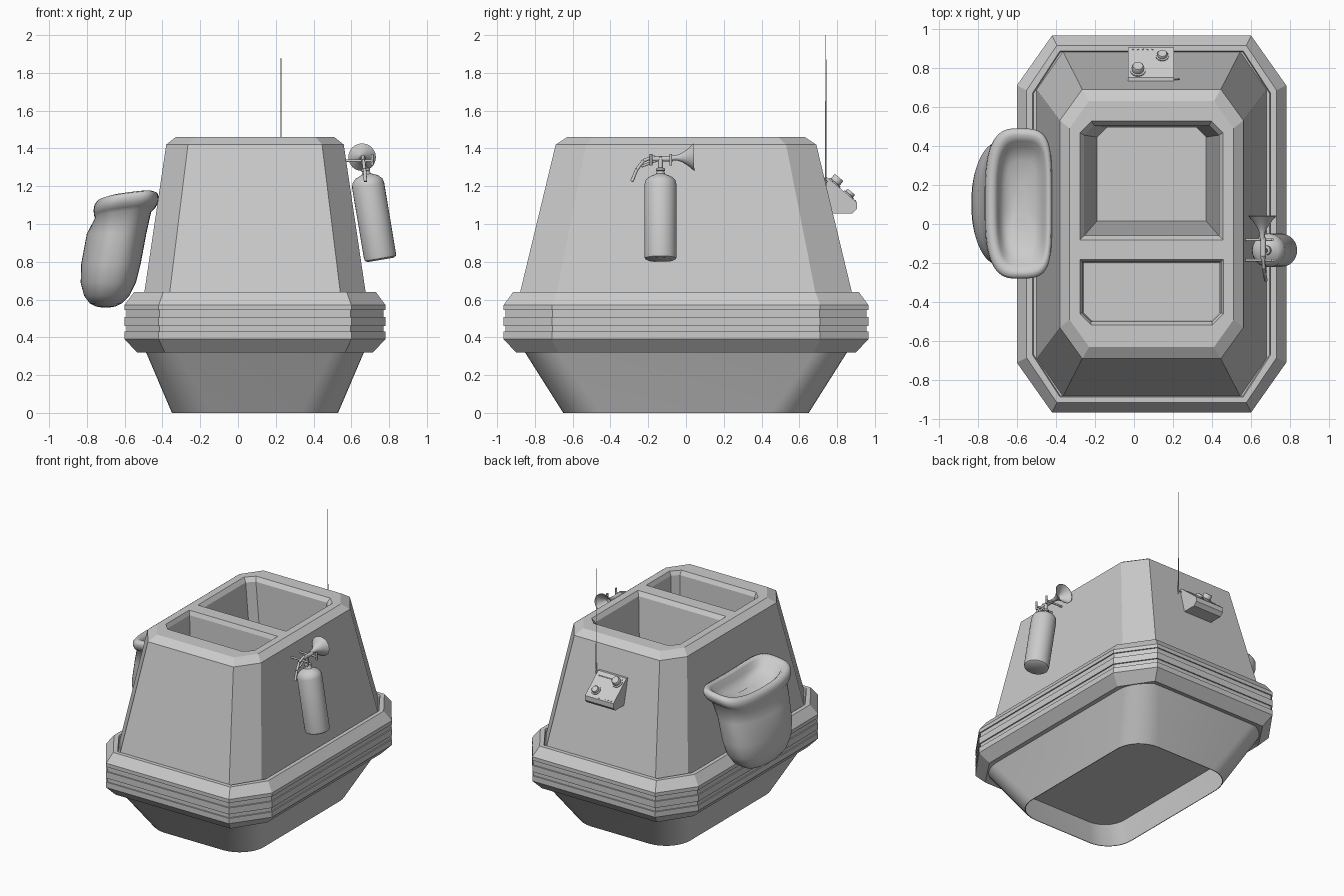
import bpy, bmesh, math
from mathutils import Vector

if "Cube" in bpy.data.objects:
    bpy.data.objects.remove(bpy.data.objects["Cube"])

CX = 0.09  # the hull is off-centre because of the side pouch


def loft(name, rings, cap0=True, cap1=True, smooth=None):
    """Skin a list of equal-length closed rings of 3D points."""
    bm = bmesh.new()
    vs = [[bm.verts.new(p) for p in r] for r in rings]
    n = len(vs[0])
    for a, b in zip(vs, vs[1:]):
        for i in range(n):
            j = (i + 1) % n
            bm.faces.new((a[i], a[j], b[j], b[i]))
    if cap0:
        bm.faces.new(vs[0][::-1])
    if cap1:
        bm.faces.new(vs[-1])
    bmesh.ops.recalc_face_normals(bm, faces=bm.faces)
    me = bpy.data.meshes.new(name)
    bm.to_mesh(me)
    bm.free()
    ob = bpy.data.objects.new(name, me)
    bpy.context.collection.objects.link(ob)
    if smooth:
        bpy.ops.object.select_all(action='DESELECT')
        ob.select_set(True)
        bpy.context.view_layer.objects.active = ob
        bpy.ops.object.shade_smooth_by_angle(angle=math.radians(smooth))
    return ob


def lathe(name, origin, axis, profile, n=24):
    """Turn (radius, distance) pairs around an axis."""
    o, d = Vector(origin), Vector(axis).normalized()
    u = d.orthogonal().normalized()
    v = d.cross(u)
    ang = [2 * math.pi * i / n for i in range(n)]
    return loft(name, [[o + d * h + (u * math.cos(a) + v * math.sin(a)) * r for a in ang]
                       for r, h in profile], smooth=40)


def rod(name, p0, p1, r, n=10):
    d = Vector(p1) - Vector(p0)
    return lathe(name, p0, d, [(r, 0), (r, d.length)], n)


def octagon(hx, hy, cx, cy, z):
    pts = [(hx, hy - cy), (hx - cx, hy), (cx - hx, hy), (-hx, hy - cy),
           (-hx, cy - hy), (cx - hx, -hy), (hx - cx, -hy), (hx, cy - hy)]
    return [(CX + x, y, z) for x, y in pts]


def round_rect(hx, hy, r, z, n=8):
    out = []
    for k, (sx, sy) in enumerate([(1, 1), (-1, 1), (-1, -1), (1, -1)]):
        for i in range(n + 1):
            a = math.pi / 2 * (k + i / n)
            out.append((CX + sx * (hx - r) + r * math.cos(a),
                        sy * (hy - r) + r * math.sin(a), z))
    return out


def pit_ring(x0, x1, y_square, y_cut, c, z):
    """Rectangle with the two corners at y_cut chamfered."""
    s = math.copysign(c, y_cut - y_square)
    return [(x0, y_square, z), (x1, y_square, z), (x1, y_cut - s, z),
            (x1 - c, y_cut, z), (x0 + c, y_cut, z), (x0, y_cut - s, z)]


# Upper cabin with two open compartments
cabin = loft("cabin", [octagon(.59, .885, .135, .195, .61), octagon(.47, .69, .115, .16, 1.42),
                       octagon(.42, .63, .10, .14, 1.46)])
pits = [
    loft("rear_pit_cutter", [pit_ring(-.19, .37, .015, .495, .05, .75),
                             pit_ring(-.255, .435, -.06, .505, .05, 1.43),
                             pit_ring(-.28, .46, -.085, .53, .06, 1.465)]),
    loft("front_pit_cutter", [pit_ring(-.255, .435, -.20, -.495, .04, 1.08),
                              pit_ring(-.265, .445, -.195, -.50, .045, 1.43),
                              pit_ring(-.28, .46, -.18, -.52, .06, 1.465)])]
for cutter in pits:
    m = cabin.modifiers.new("pit", 'BOOLEAN')
    m.operation, m.solver, m.object = 'DIFFERENCE', 'EXACT', cutter
    bpy.context.view_layer.objects.active = cabin
    bpy.ops.object.modifier_apply(modifier=m.name)
    bpy.data.objects.remove(cutter)

# Grooved bumper belt
belt = [(.13, .335), (.065, .32), (0, .39), (0, .43), (.009, .43), (.009, .46), (0, .46), (0, .508),
        (.009, .508), (.009, .545), (0, .545), (0, .572), (.05, .64), (.08, .64), (.085, .62), (.13, .62)]
loft("bumper_belt", [octagon(.69 - i, .965 - i, .18 - i / 2, .255 - i / 2, z) for i, z in belt],
     False, False)

# Lower skirt, open underneath with a deeply recessed ceiling
loft("lower_skirt", [round_rect(.585, .865, .17, .34), round_rect(.44, .65, .2, 0),
                     round_rect(.435, .645, .195, 0), round_rect(.555, .83, .17, .3)],
     False, True, smooth=35)

# Soft side pouch: outside, rolled rim, then inside
pouch = [(.558, -.68, -.72, .05), (.563, -.65, -.75, .12), (.58, -.615, -.785, .19), (.62, -.575, -.815, .25),
         (.69, -.54, -.833, .295), (.79, -.515, -.83, .32), (.95, -.485, -.80, .33), (1.06, -.46, -.757, .335),
         (1.08, -.44, -.762, .36), (1.105, -.425, -.765, .378), (1.135, -.42, -.76, .385),
         (1.155, -.425, -.745, .375), (1.16, -.44, -.72, .35), (1.14, -.455, -.70, .32),
         (1.10, -.47, -.69, .29), (1.06, -.50, -.66, .22), (1.045, -.55, -.61, .08)]
rings = []
for z, xi, xo, hw in pouch:
    ring = []
    rim = min(1, max(0, (z - .95) / .13))
    for k in range(64):
        a = 2 * math.pi * k / 64
        c, s = math.cos(a), math.sin(a)
        # boxier towards the wall and at the rim, rounder outside and below
        e = .9 - .25 * rim - (.2 if c > 0 else 0) * abs(c) ** .3
        ex = math.copysign(abs(c) ** e, c)
        ey = math.copysign(abs(s) ** e, s)
        lift = rim * (.018 * ex + .024 * ey * ey - .016)
        ring.append(((xi + xo) / 2 + (xi - xo) / 2 * ex, .105 + hw * ey, z + lift))
    rings.append(ring)
loft("side_pouch", rings, smooth=80)

# Extinguisher bottle leaning along the cabin side
base, top = Vector((.755, -.135, .81)), Vector((.678, -.135, 1.27))
axis = (top - base).normalized()
lathe("extinguisher_bottle", base, axis,
      [(.07, 0), (.083, .008), (.086, .025), (.086, .40), (.08, .425), (.06, .445), (.025, .46),
       (.018, .475), (.024, .478), (.024, .49), (.012, .495), (.012, .55)], 32)

# Valve, discharge horn and handles
rod("valve_body", (.662, -.18, 1.345), (.662, -.07, 1.345), .014, 16)
lathe("discharge_horn", (.657, -.08, 1.35), (0, 1, 0.03),
      [(.012, 0), (.015, .035), (.025, .06), (.045, .09), (.073, .122), (.07, .122), (.04, .092), (.012, .06)])
handle = [(.662, -.165, 1.358), (.664, -.225, 1.335), (.67, -.26, 1.29), (.675, -.287, 1.225)]
for i, (p, q) in enumerate(zip(handle, handle[1:])):
    rod(f"carry_handle_{i}", p, q, .009)
rod("squeeze_lever", (.665, -.16, 1.335), (.673, -.235, 1.305), .007)
for side, y in (("rear", -.08), ("front", -.185)):
    rod(f"{side}_mount_bar", (.555, y, 1.335), (.715, y, 1.335), .007)
    rod(f"{side}_mount_pin", (.71, y, 1.31), (.71, y, 1.37), .007)

# Rear control box with slanted panel
profile = [(.77, 1.055), (.88, 1.055), (.905, 1.08), (.905, 1.115), (.75, 1.245), (.72, 1.245)]
loft("control_box", [[(x, y, z) for y, z in profile] for x in (-.03, .205)])
normal = Vector((0, .643, .766))


def on_panel(x, y):
    return Vector((x, y, 1.115 + (.905 - y) * .839))


# Knobs, plates, slot and panel buttons
for side, x, y, r, h in (("left", .02, .785, .03, .04), ("right", .145, .86, .026, .024)):
    lathe(f"{side}_knob", on_panel(x, y), normal,
          [(r * 1.3, 0), (r * 1.3, .006), (r, .008), (r, h - .006), (r * .85, h)], 16)
rod("panel_slot", on_panel(.07, .775), on_panel(.18, .775), .004, 6)
for i in range(5):
    p = on_panel(-.005 + .025 * i, .895)
    rod(f"panel_button_{i}", p, p + normal * .004, .005, 8)

# Antenna and its bracket
rod("antenna_bracket", (.19, .745, 1.225), (.232, .742, 1.225), .005)
lathe("antenna", (.2275, .74, 1.2), (0, 0, 1), [(.004, 0), (.003, .3), (.0025, .67), (.0008, .68), (.0008, .8)], 8)
